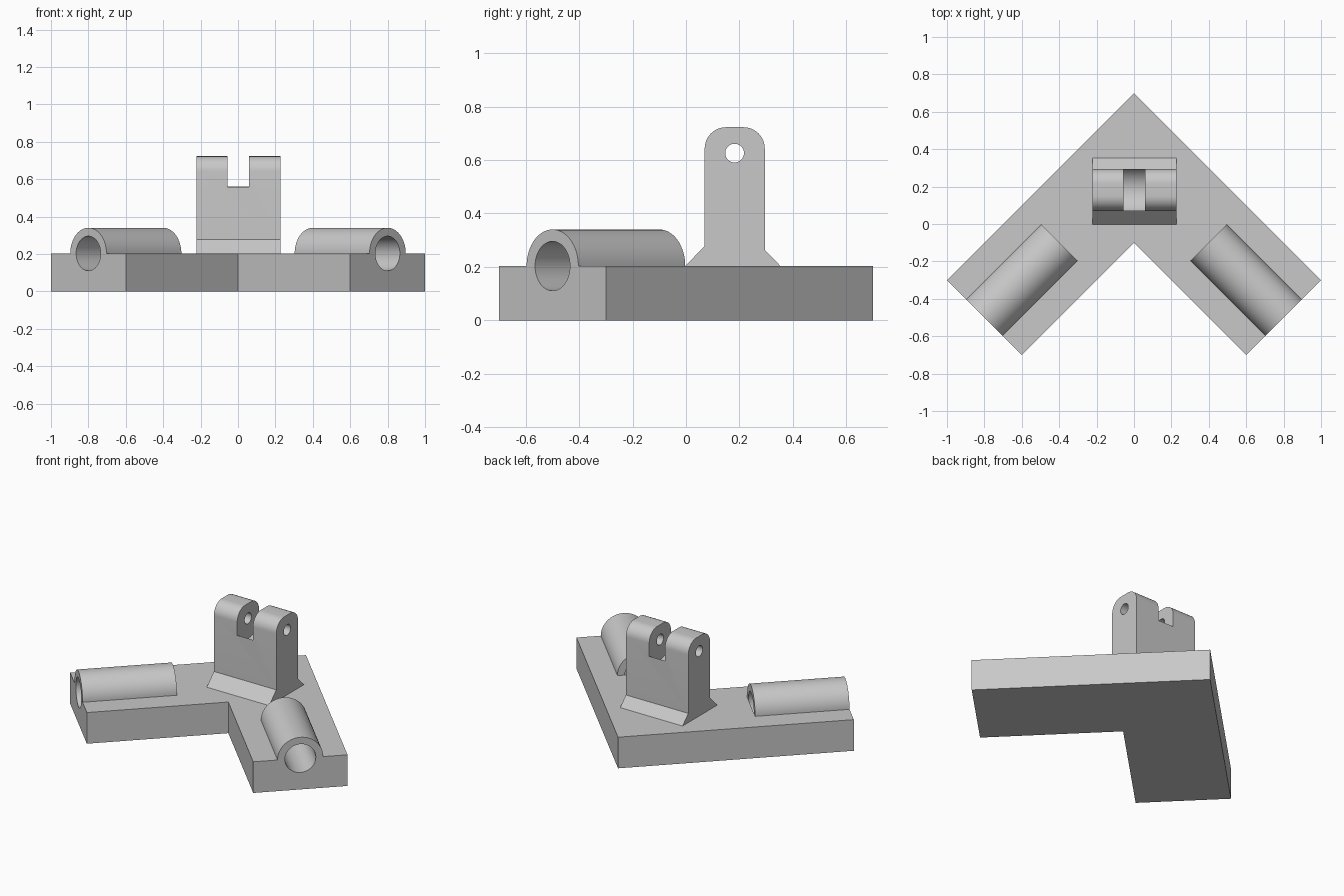
import bpy, bmesh
from math import cos, sin, radians
from mathutils import Matrix, Vector

if "Cube" in bpy.data.objects:
    bpy.data.objects.remove(bpy.data.objects["Cube"])

grey = bpy.data.materials.new("light_grey")
grey.use_nodes = True
grey.diffuse_color = (0.58, 0.58, 0.58, 1)
grey.node_tree.nodes["Principled BSDF"].inputs["Base Color"].default_value = grey.diffuse_color

BASE_TOP = 0.203
UP = Vector((0, 0, 1))


def arc(cx, cy, r, start, end, steps):
    """Points along an arc, angles in degrees."""
    angles = [radians(start + (end - start) * i / steps) for i in range(steps + 1)]
    return [(cx + r * cos(a), cy + r * sin(a)) for a in angles]


def circle(cx, cy, r):
    return arc(cx, cy, r, 0, 360, 64)[:-1]


def prism(name, profile, length, matrix):
    """Extrude a closed 2D profile along local z, then place it."""
    bm = bmesh.new()
    rings = [[bm.verts.new((x, y, z)) for x, y in profile] for z in (0, length)]
    for ring in rings:
        bm.faces.new(ring)
    for i in range(len(profile)):
        bm.faces.new((rings[0][i - 1], rings[0][i], rings[1][i], rings[1][i - 1]))
    bm.transform(matrix)
    bmesh.ops.recalc_face_normals(bm, faces=bm.faces)
    mesh = bpy.data.meshes.new(name)
    bm.to_mesh(mesh)
    bm.free()
    mesh.materials.append(grey)
    obj = bpy.data.objects.new(name, mesh)
    bpy.context.collection.objects.link(obj)
    return obj


def frame(origin, x_axis, y_axis):
    """Matrix whose local z is the extrusion direction."""
    x, y = Vector(x_axis), Vector(y_axis)
    m = Matrix((x, y, x.cross(y))).transposed().to_4x4()
    m.translation = origin
    return m


def activate(obj):
    bpy.ops.object.select_all(action='DESELECT')
    obj.select_set(True)
    bpy.context.view_layer.objects.active = obj


def cut(target, cutter):
    """Subtract the cutter and discard it."""
    mod = target.modifiers.new("cut", 'BOOLEAN')
    mod.operation = 'DIFFERENCE'
    mod.solver = 'EXACT'
    mod.object = cutter
    bpy.context.view_layer.update()
    activate(target)
    bpy.ops.object.modifier_apply(modifier=mod.name)
    bpy.data.objects.remove(cutter)


def smooth(obj):
    activate(obj)
    bpy.ops.object.shade_smooth_by_angle(angle=radians(30))


# V-shaped base plate
outline = [(0, 0.7), (-1, -0.3), (-0.6, -0.7), (0, -0.1), (0.6, -0.7), (1, -0.3)]
base = prism("base_plate", outline, BASE_TOP, Matrix())

# Arched tube housings on both arms, their bores running half into the plate
OUTER, BORE, TUBE = 0.137, 0.0925, 0.566
for side, label in ((1, "left"), (-1, "right")):
    inward = Vector((-side, 1, 0)).normalized()
    across = inward.cross(UP) * -1
    end = Vector((0.8 * side, -0.5, BASE_TOP))
    arch = arc(0, 0, OUTER, 0, 180, 32) + arc(0, 0, BORE, 180, 0, 32)
    smooth(prism(label + "_tube_housing", arch, TUBE, frame(end, across, UP)))
    cut(base, prism("bore_cutter", circle(0, 0, BORE), TUBE + 0.1,
                    frame(end - inward * 0.1, across, UP)))
smooth(base)

# Clevis bracket with sloped feet and rounded top
MID_X, HALF, FRONT, BACK, TOP, ROUND = 0.002, 0.225, 0.07, 0.295, 0.723, 0.08
side_profile = [(-0.003, BASE_TOP), (0.354, BASE_TOP), (BACK, 0.263)]
side_profile += arc(BACK - ROUND, TOP - ROUND, ROUND, 0, 90, 12)
side_profile += arc(FRONT + ROUND, TOP - ROUND, ROUND, 90, 180, 12)
side_profile += [(FRONT, 0.278)]


def across_x(half):
    return frame((MID_X - half, 0, 0), (0, 1, 0), UP)


bracket = prism("clevis_bracket", side_profile, 2 * HALF, across_x(HALF))

# Round-bottomed slot between the ears and the pin hole through them
PIN_Y, PIN_Z, SLOT = 0.182, 0.626, 0.057
cut(bracket, prism("slot_cutter", circle(PIN_Y, PIN_Z, 0.131), 2 * SLOT, across_x(SLOT)))
cut(bracket, prism("pin_hole_cutter", circle(PIN_Y, PIN_Z, 0.035), 1, across_x(0.5)))
smooth(bracket)
